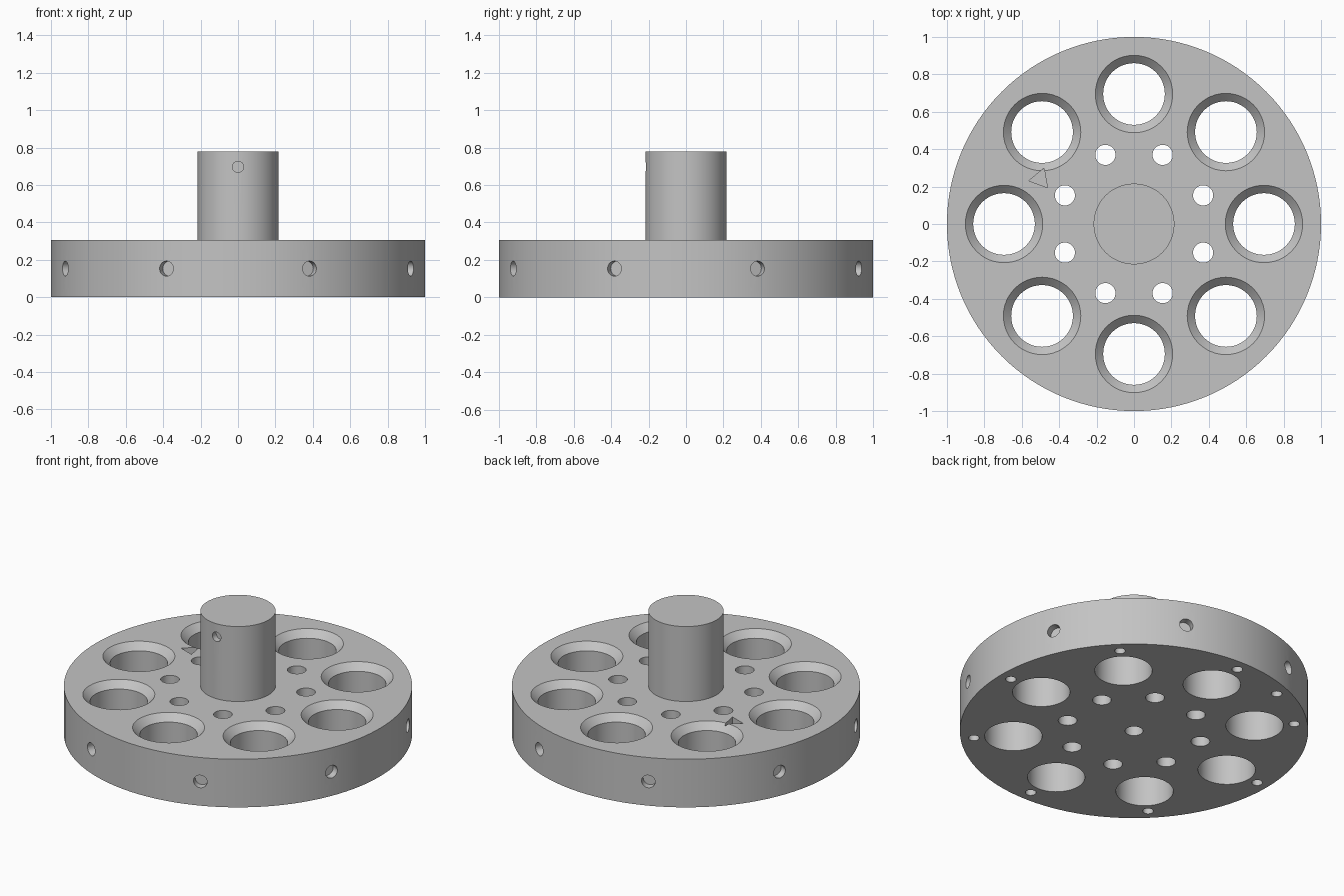
import bpy, bmesh
from math import radians, cos, sin, pi
from mathutils import Matrix, Vector

if "Cube" in bpy.data.objects:
    bpy.data.objects.remove(bpy.data.objects["Cube"], do_unlink=True)

THICK = 0.305
POST_TOP = 0.78
POST_R = 0.216

steel = bpy.data.materials.new("plain grey metal")
steel.use_nodes = True
steel.diffuse_color = (0.55, 0.55, 0.55, 1)
steel.node_tree.nodes["Principled BSDF"].inputs["Base Color"].default_value = (0.55, 0.55, 0.55, 1)


def turned(bm, profile, sides, place=Matrix(), start=0.0):
    """Closed turned solid from (radius, height) pairs, bottom to top."""
    rings = []
    for r, z in profile:
        angles = [start + 2 * pi * i / sides for i in range(sides)]
        rings.append([bm.verts.new(place @ Vector((r * cos(a), r * sin(a), z))) for a in angles])
    bm.faces.new(rings[0][::-1])
    bm.faces.new(rings[-1])
    for low, high in zip(rings, rings[1:]):
        for i in range(sides):
            j = (i + 1) % sides
            bm.faces.new((low[i], low[j], high[j], high[i]))


def make_object(name, bm):
    mesh = bpy.data.meshes.new(name)
    bm.to_mesh(mesh)
    bm.free()
    mesh.materials.append(steel)
    obj = bpy.data.objects.new(name, mesh)
    bpy.context.collection.objects.link(obj)
    return obj


def cut(target, bm):
    """Subtract the solids in bm from target."""
    cutter = make_object("cutter", bm)
    cutter.hide_render = True
    mod = target.modifiers.new("holes", 'BOOLEAN')
    mod.operation = 'DIFFERENCE'
    mod.solver = 'EXACT'
    mod.object = cutter
    bpy.context.view_layer.objects.active = target
    bpy.ops.object.modifier_apply(modifier=mod.name)
    bpy.data.objects.remove(cutter, do_unlink=True)


def polar(radius, degrees, z=0.0):
    a = radians(degrees)
    return Matrix.Translation((radius * cos(a), radius * sin(a), z))


def radial(degrees, z):
    """Frame whose local z points outward from the axis."""
    return (Matrix.Translation((0, 0, z)) @ Matrix.Rotation(radians(degrees), 4, 'Z')
            @ Matrix.Rotation(pi / 2, 4, 'Y'))


# Disc and centre post
bm = bmesh.new()
turned(bm, [(1, 0), (1, THICK)], 128)
disc = make_object("disc", bm)

bm = bmesh.new()
turned(bm, [(POST_R, THICK - 0.02), (POST_R, POST_TOP)], 64)
post = make_object("centre_post", bm)

# Holes in the disc
bm = bmesh.new()
CHAMFER = 0.042
for k in range(8):
    on, between = 45 * k, 45 * k + 22.5
    # large chamfered bores
    turned(bm, [(0.165, -0.1), (0.165, THICK - CHAMFER), (0.207 + CHAMFER, THICK + CHAMFER)],
           48, polar(0.695, on))
    # small through holes
    turned(bm, [(0.054, -0.1), (0.054, THICK + 0.1)], 32, polar(0.4, between))
    # blind holes under the rim
    turned(bm, [(0.031, -0.1), (0.031, 0.1)], 24, polar(0.923, on))
    # shallow holes in the outer wall
    turned(bm, [(0.04, 0.955), (0.04, 1.1)], 32, radial(between, 0.153))
# extra index hole and centre hole underneath
turned(bm, [(0.031, -0.1), (0.031, 0.1)], 24, polar(0.923, 112.5))
turned(bm, [(0.052, -0.1), (0.052, 0.15)], 32)
cut(disc, bm)

# Triangular index mark sunk into the top
bm = bmesh.new()
turned(bm, [(0.061, THICK - 0.04), (0.061, THICK + 0.1)], 3, polar(0.557, 154.3), radians(70))
cut(disc, bm)

# Shallow hole on the front of the post
bm = bmesh.new()
turned(bm, [(0.03, POST_R - 0.04), (0.03, POST_R + 0.1)], 32, radial(-90, 0.697))
cut(post, bm)

# Smooth the round walls, keep the edges crisp
for obj in (disc, post):
    bpy.ops.object.select_all(action='DESELECT')
    obj.select_set(True)
    bpy.context.view_layer.objects.active = obj
    bpy.ops.object.shade_smooth_by_angle(angle=radians(30))
